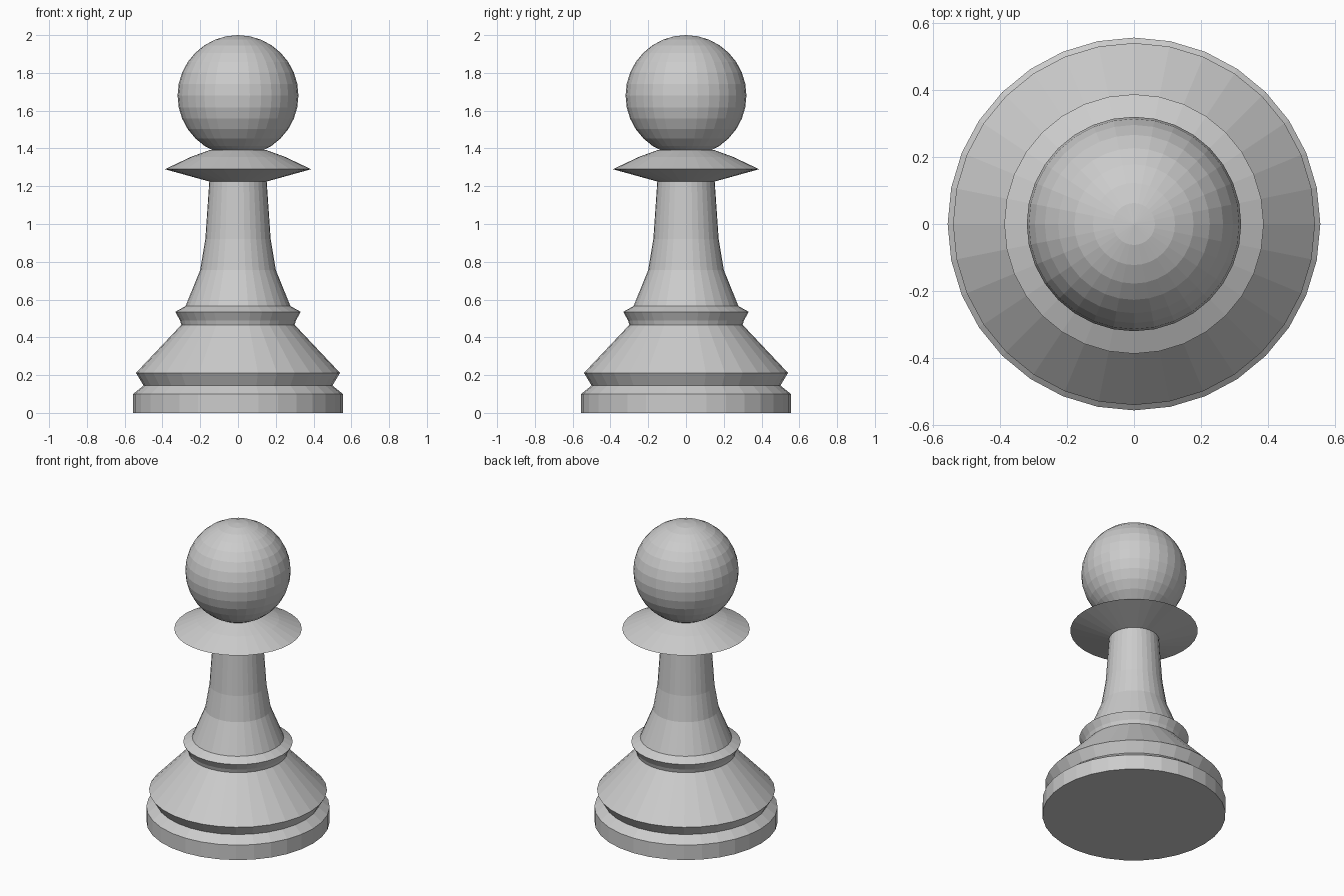
import bpy
import bmesh
from math import cos, sin, tau

SIDES = 32

cube = bpy.data.objects.get("Cube")
if cube:
    bpy.data.objects.remove(cube, do_unlink=True)

grey = bpy.data.materials.new("plain_grey")
grey.use_nodes = True
colour = (0.6, 0.6, 0.6, 1)
grey.diffuse_color = colour
grey.node_tree.nodes["Principled BSDF"].inputs["Base Color"].default_value = colour


def finish(name, bm):
    """Store a bmesh as a flat-shaded grey object."""
    bmesh.ops.recalc_face_normals(bm, faces=bm.faces)
    mesh = bpy.data.meshes.new(name)
    bm.to_mesh(mesh)
    bm.free()
    mesh.materials.append(grey)
    obj = bpy.data.objects.new(name, mesh)
    bpy.context.collection.objects.link(obj)
    return obj


def turned(name, profile):
    """Turn a (radius, height) profile round z and cap both ends."""
    bm = bmesh.new()
    rings = [[bm.verts.new((r * cos(tau * i / SIDES), r * sin(tau * i / SIDES), z))
              for i in range(SIDES)] for r, z in profile]
    for low, high in zip(rings, rings[1:]):
        for i in range(SIDES):
            j = (i + 1) % SIDES
            bm.faces.new((low[i], low[j], high[j], high[i]))
    bm.faces.new(rings[0])
    bm.faces.new(rings[-1])
    return finish(name, bm)


# Foot, waist, stem and collar in one turned piece
turned("body", [
    (0.556, 0), (0.556, 0.1),                       # foot
    (0.5, 0.145), (0.54, 0.212),                    # groove and skirt edge
    (0.3, 0.466), (0.307, 0.49),                    # waist
    (0.332, 0.535), (0.278, 0.565),                 # lower ring
    (0.2, 0.757), (0.173, 0.92), (0.152, 1.225),    # stem
    (0.387, 1.29), (0.25, 1.355), (0.148, 1.392),   # collar
])

# Ball head
bm = bmesh.new()
bmesh.ops.create_uvsphere(bm, u_segments=SIDES, v_segments=16, radius=0.32)
head = finish("head", bm)
head.location.z = 1.68
